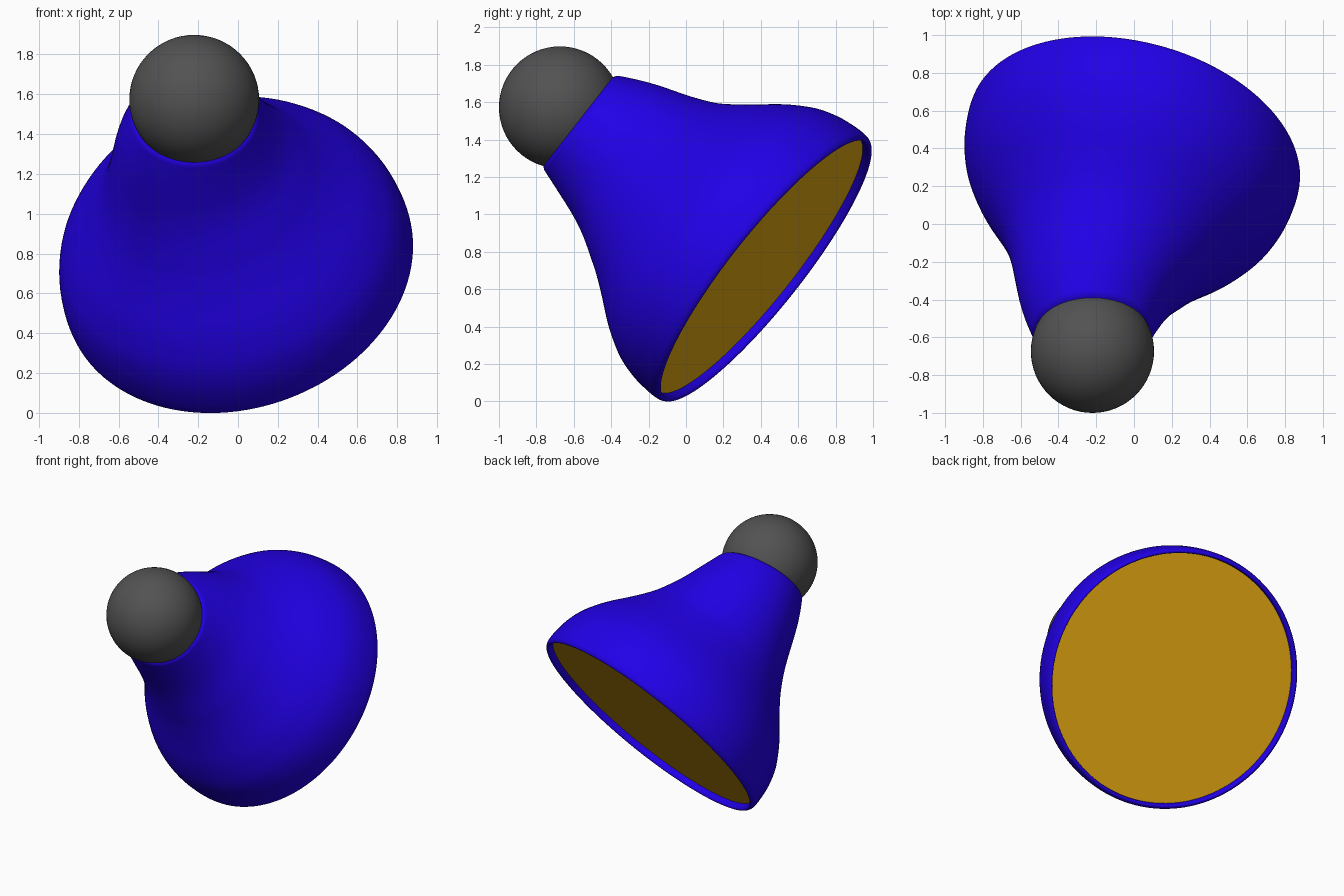
import bpy, bmesh, math
from mathutils import Vector

if "Cube" in bpy.data.objects:
    bpy.data.objects.remove(bpy.data.objects["Cube"])

BALL_CENTRE = Vector((-0.22, -0.674, 1.572))
BALL_RADIUS = 0.326
SIDE = Vector((1, 0, 0))                 # frame at the narrow end
UP = Vector((0, 0.62, 0.784)).normalized()
ALONG = Vector((0, 0.784, -0.62)).normalized()
SIDES = 128
BEND, BEND_START, BEND_END = 0.22, 0.10, 0.65


def material(name, rgb):
    m = bpy.data.materials.new(name)
    m.diffuse_color = (*rgb, 1.0)
    m.use_nodes = True
    m.node_tree.nodes["Principled BSDF"].inputs["Base Color"].default_value = m.diffuse_color
    return m


def bend_angle(t):
    s = min(1, max(0, (t - BEND_START) / (BEND_END - BEND_START)))
    return BEND * s * s * (3 - 2 * s)


def section(t):
    """Centre, sideways and forward directions of the bent axis at distance t."""
    n = 60
    centre = BALL_CENTRE.copy()
    for i in range(n):
        a = bend_angle(t * (i + 0.5) / n)
        centre += (ALONG * math.cos(a) + SIDE * math.sin(a)) * t / n
    if 0.08 < t < 0.65:
        centre += UP * 0.018 * math.sin(math.pi * (t - 0.08) / 0.57)
    a = bend_angle(t)
    return (centre, SIDE * math.cos(a) - ALONG * math.sin(a),
            ALONG * math.cos(a) + SIDE * math.sin(a))


def ring(bm, r, t):
    c, side, _ = section(t)
    return [bm.verts.new(c + r * (math.cos(f) * side + math.sin(f) * UP))
            for f in (math.tau * i / SIDES for i in range(SIDES))]


def bridge(bm, a, b):
    for i in range(SIDES):
        j = (i + 1) % SIDES
        bm.faces.new((a[i], a[j], b[j], b[i]))


def smooth_profile(pts, steps=4):
    """Catmull-Rom curve through (radius, distance) points."""
    p = [Vector(q) for q in pts]
    p = [2 * p[0] - p[1]] + p + [2 * p[-1] - p[-2]]
    out = []
    for a, b, c, d in zip(p, p[1:], p[2:], p[3:]):
        for i in range(steps):
            t = i / steps
            out.append(0.5 * (2 * b + (c - a) * t + (2 * a - 5 * b + 4 * c - d) * t ** 2
                              + (3 * b - a - 3 * c + d) * t ** 3))
    out.append(p[-2])
    return out


def finish(name, bm, mat, angle=60):
    bmesh.ops.recalc_face_normals(bm, faces=bm.faces)
    me = bpy.data.meshes.new(name)
    bm.to_mesh(me)
    bm.free()
    ob = bpy.data.objects.new(name, me)
    bpy.context.collection.objects.link(ob)
    me.materials.append(mat)
    bpy.ops.object.select_all(action='DESELECT')
    ob.select_set(True)
    bpy.context.view_layer.objects.active = ob
    bpy.ops.object.shade_smooth_by_angle(angle=math.radians(angle))
    return ob


blue = material("blue", (0.016, 0.0, 0.82))
grey = material("dark_grey", (0.085, 0.085, 0.085))
ochre = material("ochre", (0.80, 0.40, 0.006))

# Ball at the narrow end
bm = bmesh.new()
bmesh.ops.create_uvsphere(bm, u_segments=64, v_segments=32, radius=BALL_RADIUS)
bmesh.ops.translate(bm, verts=bm.verts, vec=BALL_CENTRE)
finish("ball", bm, grey)

# Flared bell along a slightly bent axis, with a rounded rim
profile = smooth_profile([
    (0.298, 0.122), (0.316, 0.136), (0.331, 0.165), (0.382, 0.290), (0.460, 0.500),
    (0.540, 0.660), (0.606, 0.760), (0.670, 0.845), (0.745, 0.940),
    (0.799, 1.020), (0.853, 1.120), (0.886, 1.230), (0.898, 1.330),
    (0.898, 1.390), (0.891, 1.415), (0.877, 1.427), (0.864, 1.415),
    (0.861, 1.370)])
bm = bmesh.new()
rings = [ring(bm, p.x, p.y) for p in profile]
for a, b in zip(rings, rings[1:]):
    bridge(bm, a, b)
finish("bell", bm, blue)

# Flat end plate set just inside the rim
bm = bmesh.new()
back, front = ring(bm, 0.863, 1.372), ring(bm, 0.863, 1.380)
bridge(bm, back, front)
bm.faces.new(back)
bm.faces.new(front)
finish("end_plate", bm, ochre, 30)
